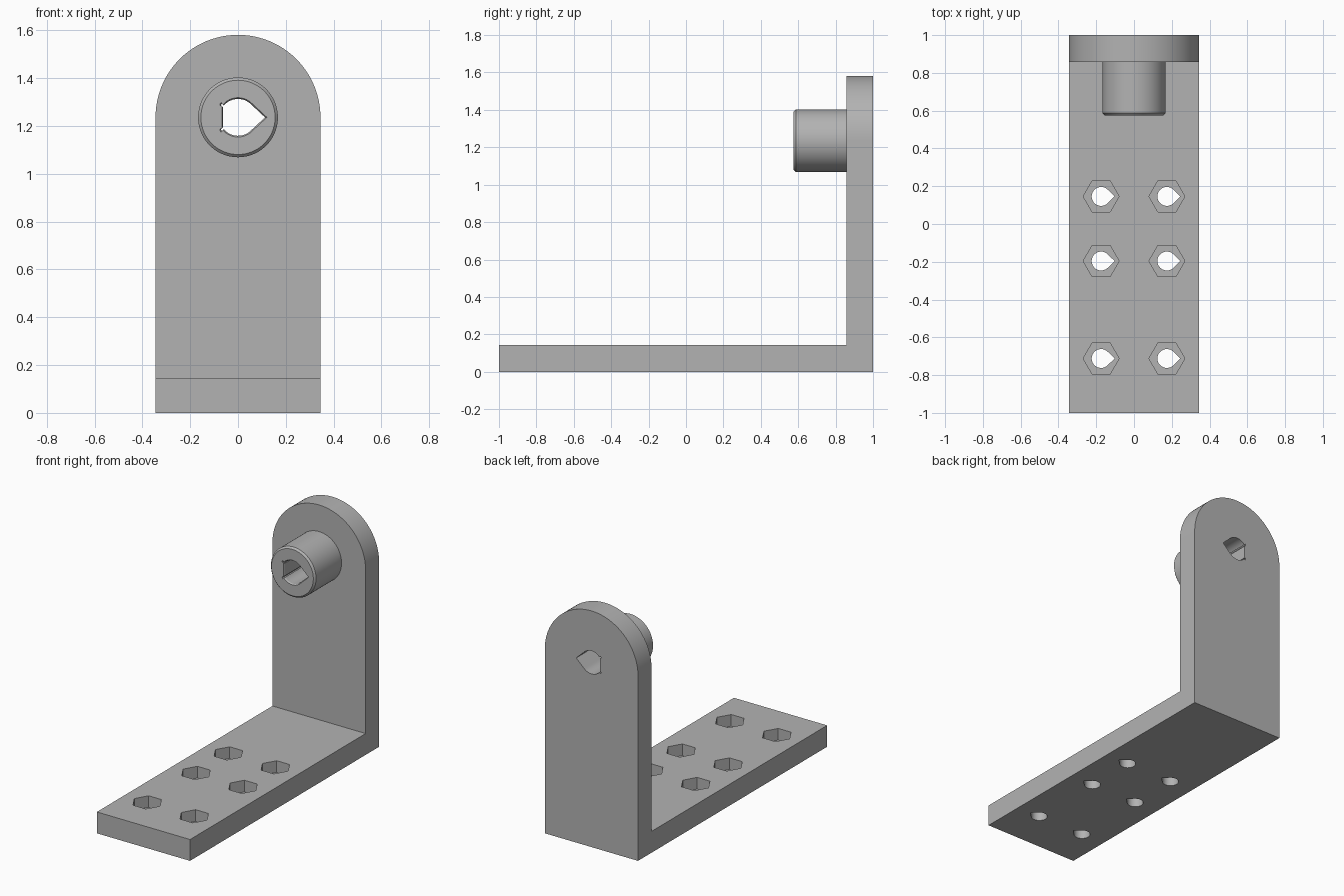
import bpy
import bmesh
from math import cos, sin, pi, radians

cube = bpy.data.objects.get("Cube")
if cube:
    bpy.data.objects.remove(cube, do_unlink=True)

GREY = (0.45, 0.45, 0.45, 1)
mat = bpy.data.materials.new("bracket grey")
mat.use_nodes = True
mat.diffuse_color = GREY
mat.node_tree.nodes["Principled BSDF"].inputs["Base Color"].default_value = GREY

HALF, THICK, AXIS_Z = 0.345, 0.143, 1.236


def arc(r, start, end, n):
    return [(r * cos(radians(start + (end - start) * i / n)),
             r * sin(radians(start + (end - start) * i / n))) for i in range(n + 1)]


def teardrop(r, tip):
    """Circle drawn out to a point on +u."""
    return [(tip, 0)] + arc(r, 45, 315, 36)


def loft(name, profile, rings, axis, centre=(0, 0)):
    """Solid through scaled copies of a profile; rings are (depth, scale)."""
    bm = bmesh.new()
    loops = []
    for depth, s in rings:
        loop = []
        for u, v in profile:
            a, b = centre[0] + u * s, centre[1] + v * s
            loop.append(bm.verts.new((a, depth, b) if axis == "Y" else (a, b, depth)))
        loops.append(loop)
    n = len(profile)
    for lo, hi in zip(loops, loops[1:]):
        for i in range(n):
            bm.faces.new((lo[i], lo[(i + 1) % n], hi[(i + 1) % n], hi[i]))
    bm.faces.new(loops[0])
    bm.faces.new(loops[-1])
    bmesh.ops.recalc_face_normals(bm, faces=bm.faces)
    mesh = bpy.data.meshes.new(name)
    bm.to_mesh(mesh)
    bm.free()
    mesh.materials.append(mat)
    obj = bpy.data.objects.new(name, mesh)
    bpy.context.collection.objects.link(obj)
    return obj


def combine(target, tool, operation):
    mod = target.modifiers.new(operation.lower(), "BOOLEAN")
    mod.operation, mod.solver, mod.object = operation, "EXACT", tool
    bpy.context.view_layer.objects.active = target
    bpy.ops.object.modifier_apply(modifier=mod.name)
    bpy.data.objects.remove(tool, do_unlink=True)


# L-shaped body: foot plate plus round-topped upright
foot = [(-HALF, -1), (HALF, -1), (HALF, 1), (-HALF, 1)]
bracket = loft("bracket", foot, [(0, 1), (THICK, 1)], "Z")
arch = [(-HALF, -AXIS_Z), (HALF, -AXIS_Z)] + arc(HALF, 0, 180, 48)
upright = loft("upright", arch, [(1 - THICK, 1), (1, 1)], "Y", (0, AXIS_Z))
combine(bracket, upright, "UNION")

# Boss with a chamfered rim
boss = loft("boss", arc(0.167, 0, 354, 59),
            [(0.575, 0.93), (0.587, 1), (0.93, 1)], "Y", (0, AXIS_Z))
combine(bracket, boss, "UNION")

# Bore: teardrop with a flat on -x, relieved corners and a flared mouth
flat = -0.062
corner = 0.048
outline = [(0.113, 0)] + arc(0.077, 45, 140, 16)
relief = [(flat - 0.004, corner + 0.010), (flat - 0.009, corner + 0.004),
          (flat - 0.007, corner - 0.003), (flat, corner - 0.006)]
outline += relief + [(u, -v) for u, v in reversed(relief)]
outline += arc(0.077, 220, 315, 16)
bore = loft("bore", outline, [(0.55, 1.07), (0.575, 1.07), (0.583, 1), (1.1, 1)],
            "Y", (0, AXIS_Z))
combine(bracket, bore, "DIFFERENCE")

# Screw holes with hexagonal nut pockets
for x in (-0.174, 0.174):
    for y in (0.146, -0.196, -0.712):
        hole = loft("hole", teardrop(0.05, 0.071), [(-0.1, 1), (0.3, 1)], "Z", (x, y))
        combine(bracket, hole, "DIFFERENCE")
        pocket = loft("pocket", arc(0.095, 0, 300, 5), [(0.065, 1), (0.3, 1)], "Z", (x, y))
        combine(bracket, pocket, "DIFFERENCE")

bpy.ops.object.select_all(action="DESELECT")
bracket.select_set(True)
bpy.context.view_layer.objects.active = bracket
bpy.ops.object.shade_smooth_by_angle(angle=radians(25))
